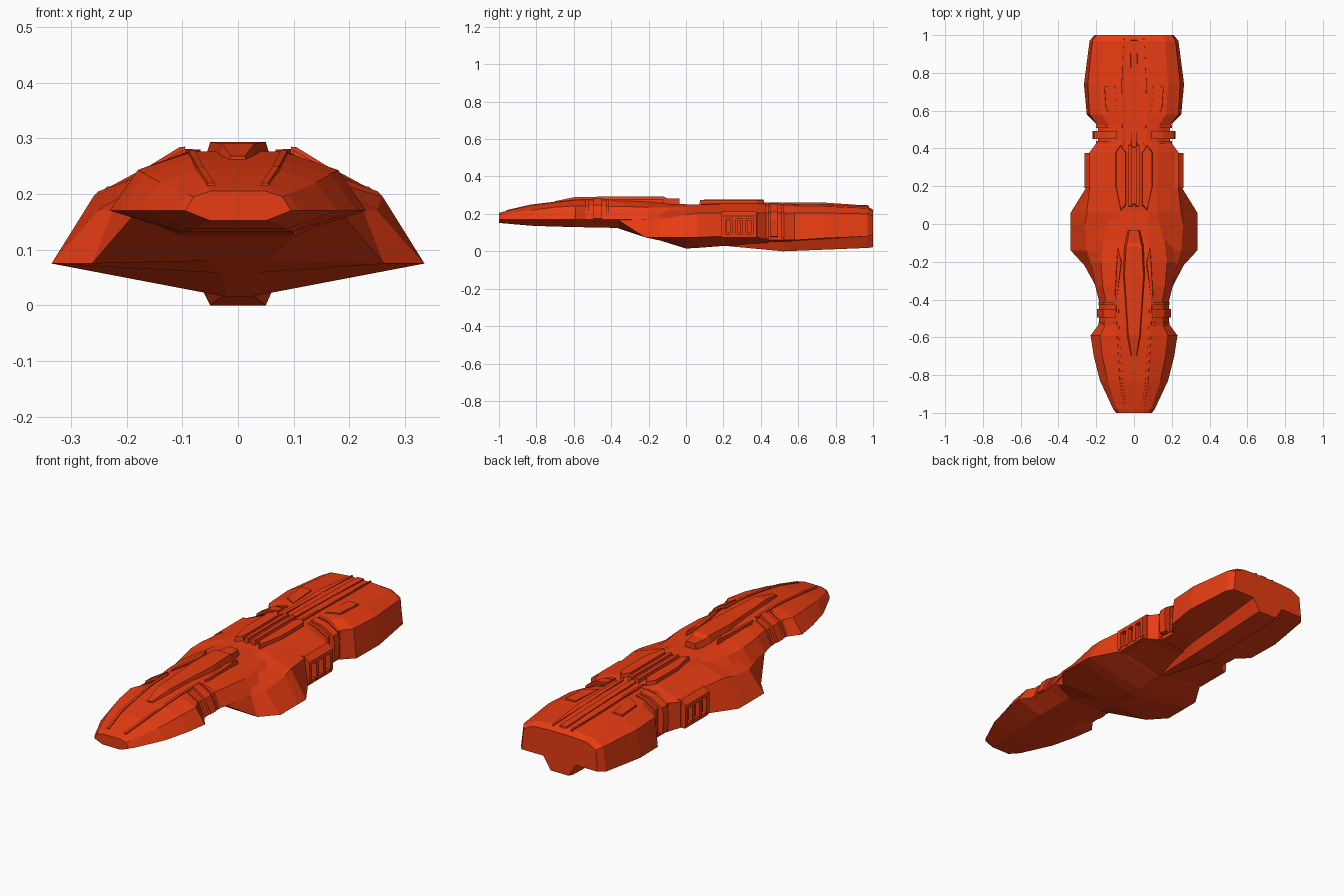
import bpy, bmesh

mat = bpy.data.materials.new("hull_orange")
mat.diffuse_color = (0.8, 0.045, 0.006, 1)


def solid(name, rings, mirror=False):
    """Skin a list of equal-length closed rings and cap both ends."""
    bm = bmesh.new()
    vs = [[bm.verts.new(p) for p in r] for r in rings]
    n = len(vs[0])
    for a, b in zip(vs, vs[1:]):
        for i in range(n):
            j = (i + 1) % n
            bm.faces.new((a[i], a[j], b[j], b[i]))
    bm.faces.new(vs[0])
    bm.faces.new(vs[-1])
    bmesh.ops.recalc_face_normals(bm, faces=bm.faces)
    me = bpy.data.meshes.new(name)
    bm.to_mesh(me)
    bm.free()
    me.materials.append(mat)
    ob = bpy.data.objects.new(name, me)
    bpy.context.collection.objects.link(ob)
    if mirror:
        ob.modifiers.new("mirror", 'MIRROR').use_mirror_merge = False
    return ob


def hull(name, rows):
    """Loft symmetric sections; row = y, then x,z pairs from top to bottom."""
    rings = []
    for y, *c in rows:
        half = list(zip(c[::2], c[1::2]))
        rings.append([(x, y, z) for x, z in half] +
                     [(-x, y, z) for x, z in reversed(half)])
    return solid(name, rings)


def slab(name, outline, z0, z1, shrink=0.8, mirror=False):
    """Raised deck panel from an x,y outline with sloping sides."""
    cx = sum(p[0] for p in outline) / len(outline)
    cy = sum(p[1] for p in outline) / len(outline)
    top = [(cx + (x - cx) * shrink, cy + (y - cy) * 0.97, z1(y) if callable(z1) else z1)
           for x, y in outline]
    return solid(name, [[(x, y, z0) for x, y in outline], top], mirror)


def band(name, section, y0, y1, mirror=True):
    """Extrude an x,z section along y."""
    return solid(name, [[(x, y, z) for x, z in section] for y in (y0, y1)], mirror)


def box(name, x0, x1, y0, y1, z0, z1):
    return band(name, [(x0, z0), (x1, z0), (x1, z1), (x0, z1)], y0, y1)


# Fore hull: tapered nose, pinched neck, bulging shoulders
hull("fore_hull", [
    (-1.0, .05, .205, .08, .195, .095, .17, .05, .152),
    (-0.98, .055, .211, .09, .199, .11, .17, .06, .15),
    (-0.83, .07, .245, .14, .22, .18, .17, .085, .137),
    (-0.7, .08, .262, .167, .236, .213, .17, .095, .132),
    (-0.59, .09, .273, .18, .243, .23, .17, .1, .13),
    (-0.53, .09, .276, .15, .243, .185, .17, .1, .128),
    (-0.41, .09, .276, .15, .24, .185, .17, .1, .126),
    (-0.33, .09, .273, .165, .24, .205, .17, .1, .122),
    (-0.2, .085, .266, .175, .235, .225, .17, .1, .12),
    (-0.09, .075, .254, .16, .235, .225, .18, .1, .12),
    (0.06, .07, .25, .12, .24, .2, .2, .1, .12),
])

# Mid hull: flared wing skirts over a shallow V belly
hull("mid_hull", [
    (-0.36, .08, .2, .15, .19, .19, .17, .185, .165, .1, .122),
    (-0.22, .08, .25, .16, .22, .225, .17, .262, .075, .05, .08),
    (-0.14, .08, .25, .16, .225, .25, .172, .335, .075, .03, .058),
    (0.0, .08, .25, .13, .235, .26, .195, .335, .075, .02, .015),
    (0.06, .08, .25, .125, .25, .25, .205, .335, .075, .02, .018),
    (0.19, .09, .258, .125, .25, .235, .205, .255, .08, .02, .028),
    (0.2, .09, .258, .125, .25, .235, .205, .235, .08, .02, .029),
    (0.38, .09, .258, .125, .25, .235, .205, .235, .075, .02, .038),
    (0.44, .08, .252, .125, .24, .19, .205, .19, .06, .03, .04),
])

# Aft hull: blocky engine section with a narrow waist
hull("aft_hull", [
    (0.43, .07, .252, .125, .24, .19, .205, .19, .06, .08, .05),
    (0.52, .07, .252, .13, .24, .19, .205, .19, .06, .1, .05),
    (0.58, .07, .253, .17, .24, .235, .205, .25, .06, .1, .055),
    (0.74, .07, .25, .18, .24, .245, .205, .265, .07, .1, .065),
    (0.97, .07, .24, .165, .23, .22, .2, .235, .08, .1, .08),
    (1.0, .065, .222, .15, .217, .2, .19, .21, .085, .1, .085),
])

# Keel under the engine section
hull("aft_keel", [
    (0.2, .025, .06, .01, .03),
    (0.52, .085, .08, .05, 0),
    (0.97, .1, .1, .055, .018),
    (1.0, .1, .1, .05, .022),
])

# Long raised canopy with a sloped front
hull("canopy", [
    (-0.7, .012, .268, .02, .25),
    (-0.59, .03, .291, .042, .25),
    (-0.27, .05, .293, .063, .25),
    (-0.12, .042, .293, .055, .24),
    (-0.1, .036, .283, .052, .24),
    (-0.035, .025, .281, .035, .24),
])

# Nose rails beside the canopy, following the rising deck
solid("nose_rail", [[(x - .012, y, z - .03), (x - .008, y, z + .005),
                     (x + .004, y, z + .005), (x + .01, y, z - .03)]
                    for x, y, z in ((.05, -.96, .215), (.07, -.83, .245),
                                    (.085, -.59, .273), (.09, -.43, .276))], True)

# Shoulder fins behind the canopy
slab("shoulder_fin", [(.06, -.2), (.095, -.4), (.105, -.38), (.085, -.12)], .24, .28, .7, True)

# Mid spine: twin ridges and outer deck plates
slab("spine_ridge", [(.008, .09), (.03, .09), (.03, .42), (.008, .42)], .24, .276, .8, True)
slab("deck_plate", [(.04, .1), (.07, .07), (.1, .2), (.1, .38), (.07, .42), (.04, .38)],
     .24, .274, .85, True)
slab("spine_floor", [(-.03, .1), (.03, .1), (.03, .41), (-.03, .41)], .24, .266, .9)

# Aft spine and its side rails
slab("aft_spine", [(-.018, .4), (.018, .4), (.022, .98), (-.022, .98)], .2,
     lambda y: .262 if y < .7 else .247)
slab("aft_rail", [(.045, .42), (.062, .4), (.068, .75), (.055, .985), (.045, .985)], .2,
     lambda y: .26 if y < .8 else .244, .8, True)
slab("aft_deck_plate", [(.085, .56), (.15, .6), (.16, .73), (.1, .73)], .22, .252, .9, True)

# Collars around both waists
band("fore_collar", [(.095, .285), (.105, .284), (.165, .247), (.195, .175),
                     (.15, .165), (.09, .2)], -.495, -.45)
band("aft_collar", [(.09, .258), (.15, .247), (.212, .21), (.22, .17), (.215, .08),
                    (.1, .07)], .45, .492)
for y in (-.53, -.42):
    band("fore_collar_rim", [(.1, .279), (.16, .243), (.189, .172), (.1, .17)], y - .008, y + .008)
for y in (.432, .515):
    band("aft_collar_rim", [(.09, .254), (.14, .245), (.2, .207), (.2, .07), (.1, .07)],
         y - .008, y + .008)

# Side vents: frame with three openings
for y in (.19, .247, .302, .357):
    box("vent_bar", .2, .262, y, y + .02, .085, .185)
box("vent_sill", .2, .258, .19, .377, .075, .092)
band("vent_lintel", [(.2, .172), (.262, .172), (.262, .19), (.235, .213), (.2, .213)], .19, .377)
for y in (.215, .27, .325):
    box("vent_louver", .2, .244, y + .002, y + .024, .1, .165)

# Nose lip
hull("nose_lip", [
    (-1.0, .045, .192, .08, .17, .045, .157),
    (-.95, .06, .2, .112, .17, .06, .15),
])
